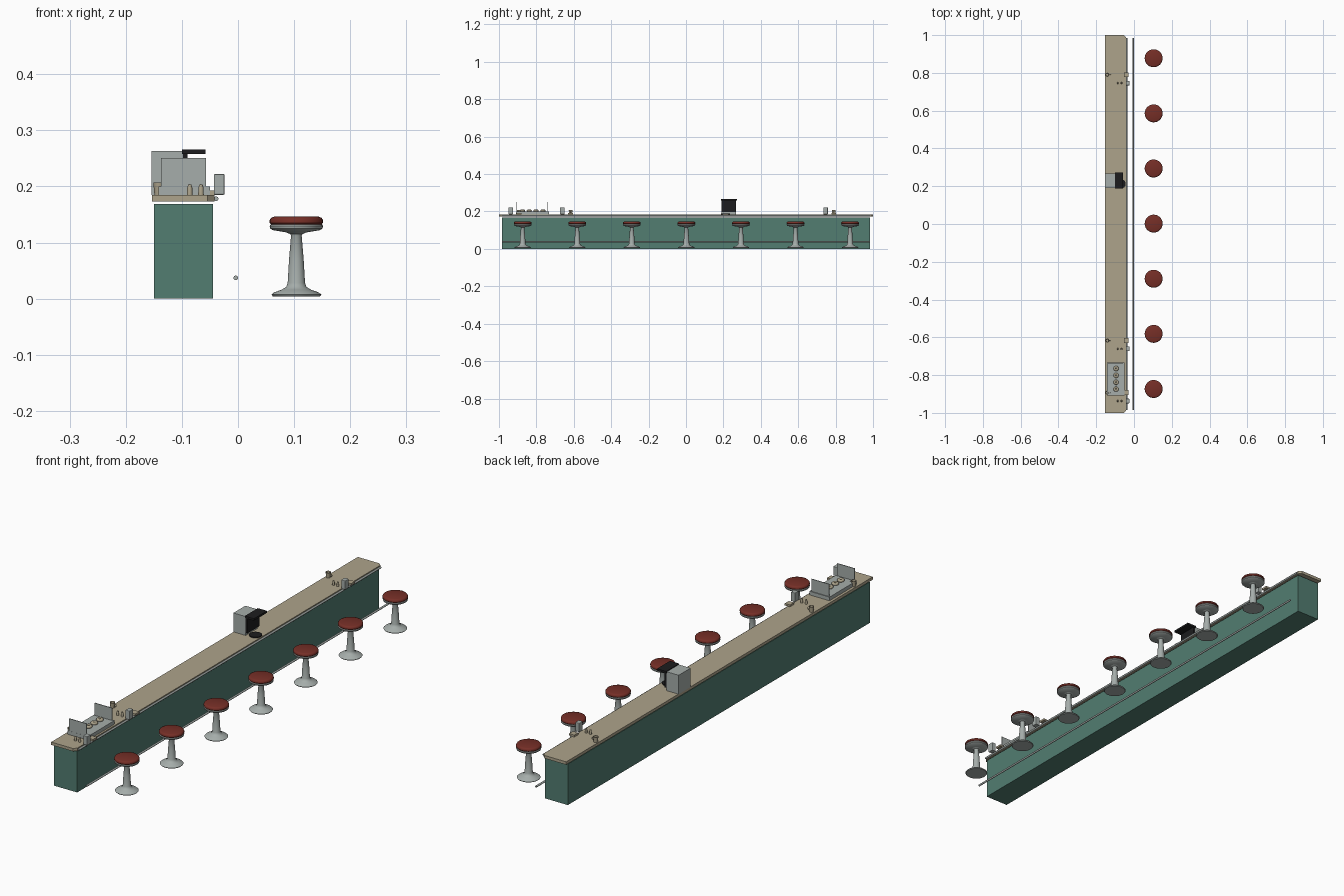
import bpy, bmesh, math
from mathutils import Matrix

if "Cube" in bpy.data.objects:
    bpy.data.objects.remove(bpy.data.objects["Cube"])


def material(name, r, g, b):
    m = bpy.data.materials.new(name)
    m.diffuse_color = (r, g, b, 1)
    m.use_nodes = True
    m.node_tree.nodes["Principled BSDF"].inputs["Base Color"].default_value = m.diffuse_color
    return m


GREEN = material("counter green", 0.085, 0.205, 0.165)
CREAM = material("cream", 0.42, 0.37, 0.26)
METAL = material("brushed metal", 0.38, 0.42, 0.405)
RED = material("seat red", 0.18, 0.028, 0.020)
BLACK = material("black", 0.012, 0.012, 0.013)


def finish(bm, name, mat, smooth=False):
    bmesh.ops.recalc_face_normals(bm, faces=bm.faces)
    me = bpy.data.meshes.new(name)
    bm.to_mesh(me)
    bm.free()
    me.materials.append(mat)
    ob = bpy.data.objects.new(name, me)
    bpy.context.collection.objects.link(ob)
    if smooth:
        bpy.ops.object.select_all(action='DESELECT')
        ob.select_set(True)
        bpy.context.view_layer.objects.active = ob
        bpy.ops.object.shade_smooth_by_angle(angle=math.radians(40))
    return ob


def box(name, x, y, z, mat, bevel=0.0):
    """Box from (min, max) ranges."""
    bm = bmesh.new()
    bmesh.ops.create_cube(bm, size=1)
    for v in bm.verts:
        for i, r in enumerate((x, y, z)):
            v.co[i] = r[1] if v.co[i] > 0 else r[0]
    if bevel:
        bmesh.ops.bevel(bm, geom=bm.edges[:], offset=bevel, segments=2,
                        profile=0.5, affect='EDGES')
    return finish(bm, name, mat)


def lathe(name, profile, x, y, mat, steps=32):
    """Spin (radius, z) points about a vertical axis at x, y."""
    bm = bmesh.new()
    vs = [bm.verts.new((r, 0, z)) for r, z in profile]
    es = [bm.edges.new(p) for p in zip(vs, vs[1:])]
    bmesh.ops.spin(bm, geom=vs + es, cent=(0, 0, 0), axis=(0, 0, 1),
                   angle=2 * math.pi, steps=steps)
    bmesh.ops.remove_doubles(bm, verts=bm.verts[:], dist=1e-5)
    bmesh.ops.translate(bm, verts=bm.verts[:], vec=(x, y, 0))
    return finish(bm, name, mat, True)


def rod(name, x, z, r, half, mat):
    """Rod running along y."""
    bm = bmesh.new()
    bmesh.ops.create_cone(bm, cap_ends=True, segments=16, radius1=r, radius2=r,
                          depth=2 * half)
    bm.transform(Matrix.Translation((x, 0, z)) @ Matrix.Rotation(math.pi / 2, 4, 'X'))
    return finish(bm, name, mat, True)


def torus(name, loc, major, minor, mat, upright=False):
    bm = bmesh.new()
    ring = bmesh.ops.create_circle(bm, segments=10, radius=minor)["verts"]
    bmesh.ops.rotate(bm, verts=ring, cent=(0, 0, 0), matrix=Matrix.Rotation(math.pi / 2, 3, 'X'))
    bmesh.ops.translate(bm, verts=ring, vec=(major, 0, 0))
    bmesh.ops.spin(bm, geom=bm.verts[:] + bm.edges[:], cent=(0, 0, 0),
                   axis=(0, 0, 1), angle=2 * math.pi, steps=20)
    bmesh.ops.remove_doubles(bm, verts=bm.verts[:], dist=1e-5)
    if upright:
        bm.transform(Matrix.Rotation(math.pi / 2, 4, 'X'))
    bm.transform(Matrix.Translation(loc))
    return finish(bm, name, mat, True)


TOP = 0.185

# Counter body, worktop with clipped customer-side corners, edge trim, foot rail
box("counter_body", (-0.150, -0.045), (-0.985, 0.985), (0, 0.169), GREEN)
bm = bmesh.new()
c = 0.012
outline = [(-0.153, -1), (-0.042 - c, -1), (-0.042, -1 + c),
           (-0.042, 1 - c), (-0.042 - c, 1), (-0.153, 1)]
f = bm.faces.new([bm.verts.new((x, y, 0.173)) for x, y in outline])
up = bmesh.ops.extrude_face_region(bm, geom=[f])["geom"]
bmesh.ops.translate(bm, verts=[g for g in up if isinstance(g, bmesh.types.BMVert)],
                    vec=(0, 0, TOP - 0.173))
finish(bm, "worktop", CREAM)
rod("edge_trim", -0.039, 0.178, 0.004, 0.985, METAL)
rod("foot_rail", -0.004, 0.037, 0.004, 0.985, METAL)

# Row of stools
for i in range(7):
    y = 0.002 + 0.2918 * (i - 3)
    lathe("stool_pedestal", [(0, 0.004), (0.042, 0.004), (0.0445, 0.007), (0.040, 0.011),
                             (0.026, 0.016), (0.018, 0.021), (0.0155, 0.028), (0.013, 0.07),
                             (0.0095, 0.112), (0.011, 0.115), (0.018, 0.118), (0, 0.118)],
          0.104, y, METAL)
    lathe("seat_rim", [(0, 0.116), (0.018, 0.118), (0.042, 0.122), (0.0465, 0.125),
                       (0.0475, 0.129), (0.046, 0.132), (0, 0.132)], 0.104, y, METAL)
    lathe("seat_cushion", [(0, 0.131), (0.044, 0.131), (0.0475, 0.135), (0.0475, 0.140),
                           (0.045, 0.144), (0.040, 0.146), (0, 0.146)], 0.104, y, RED)

# Place settings: napkin box, shaker pair, packet tray and mug
for y in (-0.937, -0.661, 0.746):
    box("napkin_box", (-0.043, -0.024), (y - 0.012, y + 0.012), (TOP, 0.222), METAL, 0.002)
    for x in (-0.086, -0.066):
        lathe("shaker", [(0, TOP), (0.005, TOP), (0.0045, 0.198), (0.003, 0.203), (0, 0.204)],
              x, y, CREAM, 12)
    m = y + 0.044
    box("packet_tray", (-0.052, -0.028), (m - 0.013, m + 0.013), (TOP, 0.193), CREAM)
    lathe("mug", [(0, TOP), (0.008, TOP), (0.010, 0.207), (0.0085, 0.207),
                  (0.007, 0.188), (0, 0.188)], -0.141, m, CREAM, 20)
    torus("mug_handle", (-0.129, m, 0.196), 0.005, 0.0013, CREAM, True)

# Pastry tray with end screens and ring cakes
box("pastry_tray", (-0.142, -0.050), (-0.908, -0.733), (TOP, 0.200), METAL)
for y in (-0.906, -0.738):
    box("end_screen", (-0.137, -0.057), (y - 0.0015, y + 0.0015), (0.199, 0.251), METAL)
for i in range(4):
    torus("ring_cake", (-0.095, -0.765 - 0.0365 * i, 0.204), 0.008, 0.006, CREAM)

# Coffee machine: tank, dark front, overhanging head, hot plate
box("machine_tank", (-0.154, -0.098), (0.190, 0.268), (TOP, 0.263), METAL)
box("machine_front", (-0.098, -0.090), (0.190, 0.268), (0.196, 0.258), BLACK)
box("machine_head", (-0.100, -0.058), (0.187, 0.272), (0.258, 0.266), BLACK)
lathe("hot_plate", [(0, TOP), (0.024, TOP), (0.024, 0.189), (0, 0.189)],
      -0.068, 0.212, BLACK)
